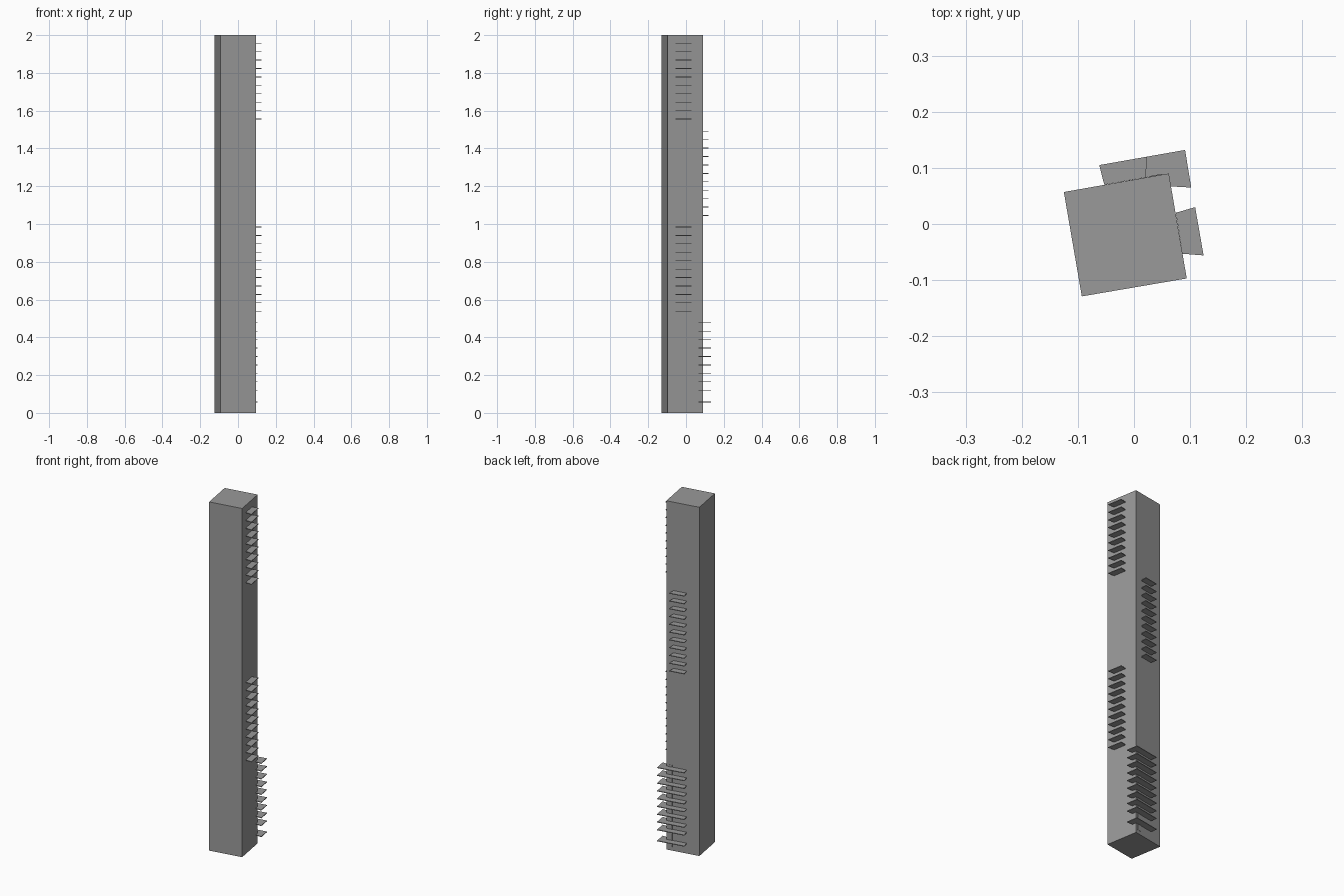
import bpy, bmesh

if "Cube" in bpy.data.objects:
    bpy.data.objects.remove(bpy.data.objects["Cube"])

# Dark grey finish
grey = bpy.data.materials.new("dark_grey")
grey.diffuse_color = (0.32, 0.32, 0.32, 1)
grey.use_nodes = True
grey.node_tree.nodes["Principled BSDF"].inputs["Base Color"].default_value = grey.diffuse_color


def prism(bm, outline, z0, z1):
    """Extrude an outline between two heights."""
    low = [bm.verts.new((x, y, z0)) for x, y in outline]
    high = [bm.verts.new((x, y, z1)) for x, y in outline]
    n = len(outline)
    bm.faces.new(low[::-1])
    bm.faces.new(high)
    for i in range(n):
        j = (i + 1) % n
        bm.faces.new((low[i], low[j], high[j], high[i]))


def stack(name, outline, spans):
    """One object made of the same outline extruded over several z spans."""
    bm = bmesh.new()
    for z0, z1 in spans:
        prism(bm, outline, z0, z1)
    bmesh.ops.recalc_face_normals(bm, faces=bm.faces)
    mesh = bpy.data.meshes.new(name)
    bm.to_mesh(mesh)
    bm.free()
    mesh.materials.append(grey)
    obj = bpy.data.objects.new(name, mesh)
    bpy.context.collection.objects.link(obj)
    return obj


THICK = 0.004
STEP = 0.0446


def floors(top, count):
    return [(top - i * STEP - THICK / 2, top - i * STEP + THICK / 2) for i in range(count)]


# Tower shaft, turned slightly in plan
stack("tower", [(-0.125, 0.057), (-0.093, -0.129), (0.094, -0.097), (0.062, 0.09)], [(0, 2)])

# Balcony slabs on the right face
right_slab = [(0.0745, 0.02), (0.109, 0.03), (0.124, -0.056), (0.0865, -0.053)]
stack("right_balconies_upper", right_slab, floors(1.957, 10))
stack("right_balconies_lower", right_slab, floors(0.984, 11))

# Balcony slabs on the back face
back_slab = [(-0.062, 0.105), (0.023, 0.12), (0.021, 0.083), (-0.053, 0.07)]
stack("back_balconies", back_slab, floors(1.491, 11))

# Wide slabs wrapping the back right corner
corner_slab = [(-0.062, 0.105), (0.091, 0.132), (0.102, 0.065),
               (0.066, 0.067), (0.062, 0.09), (-0.053, 0.07)]
lowest = (0.057 - THICK / 2, 0.057 + THICK / 2)
stack("corner_balconies", corner_slab, floors(0.477, 9) + [lowest])

# Thin door panel on the back wall behind the corner balconies
stack("back_door_panel", [(0.028, 0.082), (0.028, 0.0855), (0.05, 0.0893), (0.05, 0.085)],
      [(0.02, 0.49)])
